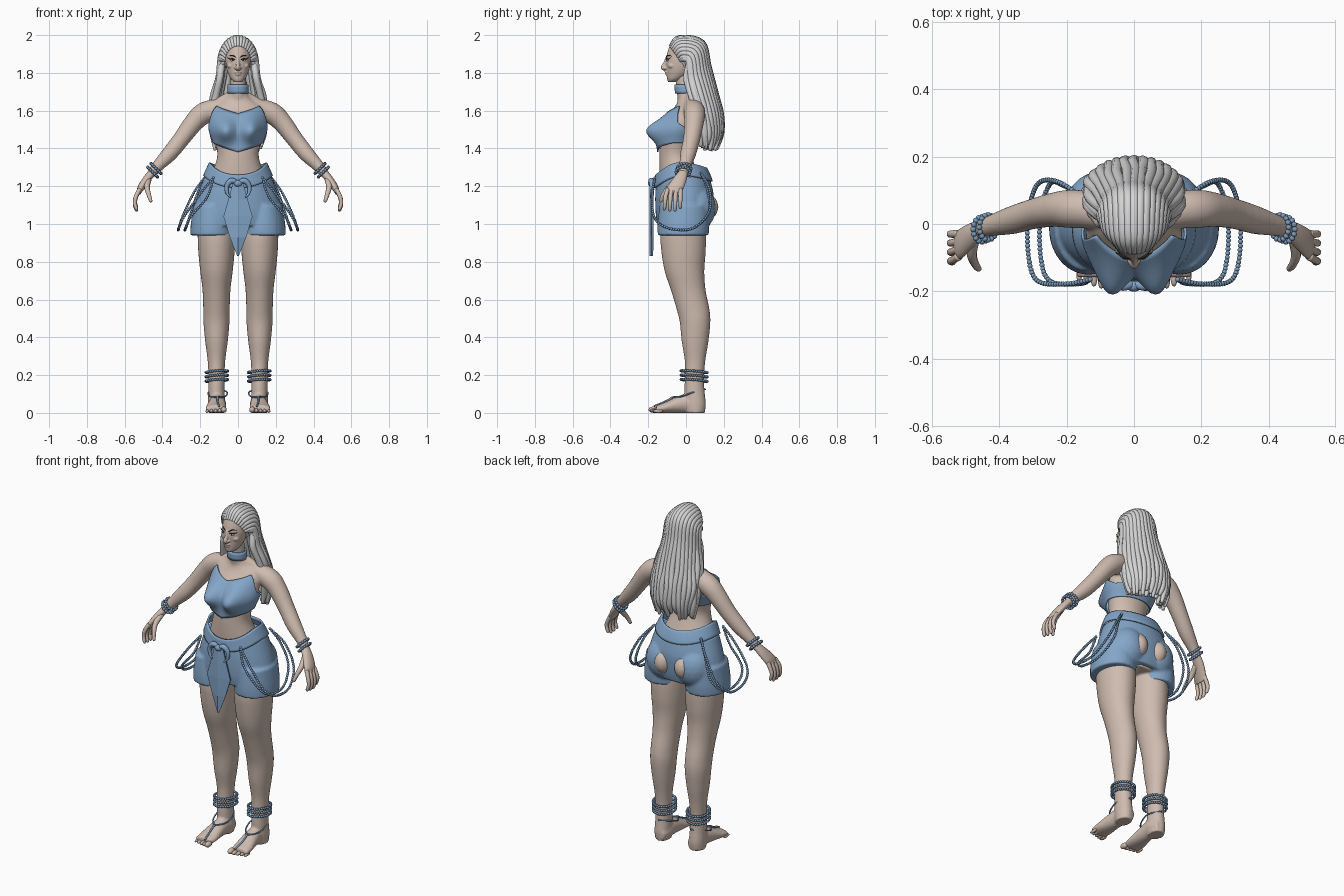
import bpy, bmesh, math, random
from mathutils import Vector, Matrix

random.seed(4)
if "Cube" in bpy.data.objects:
    bpy.data.objects.remove(bpy.data.objects["Cube"])


def material(name, rgb):
    m = bpy.data.materials.new(name)
    m.use_nodes = True
    m.diffuse_color = (*rgb, 1)
    m.node_tree.nodes["Principled BSDF"].inputs["Base Color"].default_value = (*rgb, 1)
    return m


SKIN = material("warm skin", (.62, .50, .43))
CLOTH = material("soft blue cloth", (.23, .38, .58))
BEAD = material("blue beads", (.2, .33, .5))
HAIR = material("silver hair", (.66, .66, .67))
DARK = material("dark lashes", (.04, .03, .03))
WHITE = material("eye white", (.7, .7, .7))


def resample(rows, k=5):
    """Catmull-Rom smoothing of a list of equal-length tuples."""
    out, last = [], len(rows) - 1
    for i in range(last):
        p = [rows[max(i - 1, 0)], rows[i], rows[i + 1], rows[min(i + 2, last)]]
        for j in range(k):
            t = j / k
            out.append(tuple(b + t * (c - a) / 2 + t * t * (a - 2.5 * b + 2 * c - d / 2)
                             + t ** 3 * (1.5 * (b - c) + (d - a) / 2) for a, b, c, d in zip(*p)))
    return out + [tuple(rows[-1])]


def lookup(knots, t):
    """Linear interpolation in a table whose first column is the key."""
    for a, b in zip(knots, knots[1:]):
        if t <= b[0]:
            f = max(0, (t - a[0]) / (b[0] - a[0]))
            return [p + f * (q - p) for p, q in zip(a[1:], b[1:])]
    return list(knots[-1][1:])


def flip(rows, s):
    return [(r[0] * s, *r[1:]) for r in rows]


def skin_rings(bm, rings, cap=True):
    loops = [[bm.verts.new(p) for p in ring] for ring in rings]
    n = len(loops[0])
    for a, b in zip(loops, loops[1:]):
        for i in range(n):
            bm.faces.new((a[i], a[(i + 1) % n], b[(i + 1) % n], b[i]))
    if cap:
        bm.faces.new(loops[0][::-1])
        bm.faces.new(loops[-1])


def tube(bm, rows, n=20, u=None, v=None, k=5):
    """Sweep an ellipse along rows of x, y, z, radius[, second radius]."""
    rows = resample(rows, k)
    pts = [Vector(r[:3]) for r in rows]
    fixed, rings = u is not None, []
    u = Vector(u) if fixed else Vector((.3, .5, .8))
    for i, r in enumerate(rows):
        if fixed:
            w = Vector(v)
        else:
            t = (pts[min(i + 1, len(pts) - 1)] - pts[max(i - 1, 0)]).normalized()
            u = (u - t * u.dot(t)).normalized()
            w = t.cross(u)
        rings.append([pts[i] + u * r[3] * math.cos(2 * math.pi * j / n)
                      + w * r[-1] * math.sin(2 * math.pi * j / n) for j in range(n)])
    skin_rings(bm, rings)


def upright(bm, rows, x=0, n=32):
    """Loft horizontal ellipses from rows of z, centre y, radius x, radius y."""
    tube(bm, [(x, cy, z, rx, ry) for z, cy, rx, ry in rows], n, (1, 0, 0), (0, 1, 0))


def ball(bm, c, r, sub=3):
    bmesh.ops.create_icosphere(bm, subdivisions=sub, radius=1,
                               matrix=Matrix.LocRotScale(Vector(c), None, Vector(r)))


def beads(bm, pts, r):
    """Place round beads at even steps along a polyline."""
    pts, gap = [Vector(p) for p in pts], 0
    for a, b in zip(pts, pts[1:]):
        length = (b - a).length
        while gap < length:
            ball(bm, a.lerp(b, gap / length), (r, r, r), 2)
            gap += r * 1.7
        gap -= length


def hoop(c, e1, e2):
    c, e1, e2 = Vector(c), Vector(e1), Vector(e2)
    return [c + e1 * math.cos(i * math.pi / 16) + e2 * math.sin(i * math.pi / 16) for i in range(33)]


def shell(bm, prof, lo, hi, off, bump=lambda x, z: 0, n=72, m=14):
    """Open band of cloth wrapped round a body profile; angle 0 is the front."""
    rings = []
    for j in range(m + 1):
        ring = []
        for i in range(n):
            a = 2 * math.pi * i / n
            b = min(a, 2 * math.pi - a)
            z = lo(b) + (hi(b) - lo(b)) * j / m
            cy, rx, ry = lookup(prof, z)
            x = (rx + off) * math.sin(a)
            ring.append((x, cy - (ry + off) * math.cos(a) - bump(x, z) * max(0, math.cos(a)), z))
        rings.append(ring)
    skin_rings(bm, rings, False)


def finish(name, bm, mat, voxel=0, rounds=0, solid=0, smooth=True):
    bmesh.ops.recalc_face_normals(bm, faces=bm.faces)
    for f in bm.faces:
        f.smooth = smooth
    me = bpy.data.meshes.new(name)
    bm.to_mesh(me)
    bm.free()
    me.materials.append(mat)
    ob = bpy.data.objects.new(name, me)
    bpy.context.collection.objects.link(ob)
    if voxel:
        rm = ob.modifiers.new("blend", 'REMESH')
        rm.mode, rm.voxel_size, rm.use_smooth_shade = 'VOXEL', voxel, True
        sm = ob.modifiers.new("soften", 'SMOOTH')
        sm.factor, sm.iterations = .5, rounds
    if solid:
        so = ob.modifiers.new("thickness", 'SOLIDIFY')
        so.thickness, so.offset = solid, 0
    return ob


# Body: torso, neck, arms, legs and feet blended together
torso = resample([(.98, -.01, .17, .11), (1.08, 0, .19, .12), (1.2, -.02, .165, .115), (1.28, -.04, .133, .1),
                  (1.36, -.055, .11, .086), (1.43, -.05, .12, .088), (1.5, -.035, .142, .1),
                  (1.57, -.01, .14, .09), (1.62, .01, .13, .07), (1.66, .01, .075, .052), (1.7, 0, .045, .045)])
arm = [(.02, .015, 1.63, .045), (.13, .04, 1.605, .055), (.19, .045, 1.58, .057), (.24, .042, 1.53, .051),
       (.3, .03, 1.45, .045), (.36, .012, 1.375, .042), (.42, -.004, 1.312, .032), (.458, -.017, 1.268, .025)]
leg = [(1.05, -.01, .1, .1), (.95, -.015, .1, .12), (.85, -.013, .096, .117), (.75, -.008, .086, .105),
       (.65, .012, .074, .092), (.55, .037, .07, .087), (.48, .048, .069, .081), (.38, .048, .06, .071),
       (.28, .048, .047, .055), (.2, .045, .043, .051), (.12, .045, .043, .053), (.05, .05, .045, .055),
       (0, .05, .042, .05)]
foot = [(.106, .098, .035, .028, .033), (.106, .05, .045, .042, .045), (.108, 0, .05, .043, .051),
        (.112, -.06, .04, .049, .041), (.116, -.11, .028, .055, .029), (.118, -.158, .02, .054, .02)]
bm = bmesh.new()
upright(bm, torso[::5])
tube(bm, [(0, .01, 1.62, .05), (0, -.005, 1.7, .044), (0, -.015, 1.79, .042)])
for s in (1, -1):
    tube(bm, flip(arm, s))
    tube(bm, flip([(.02, .01, 1.69, .025), (.1, .03, 1.64, .03), (.16, .04, 1.61, .03)], s))
    upright(bm, leg, .114 * s)
    tube(bm, flip(foot, s), 20, (1, 0, 0), (0, 0, 1))
finish("body", bm, SKIN, .007, 4)

# Toes and hands
bm = bmesh.new()
hands = bmesh.new()
for s in (1, -1):
    for i in range(5):
        r = .017 if i == 0 else .0125 - .0008 * i
        ball(bm, (s * (.075 + .022 * i), -.172 + .006 * i, r), (r * .95, .027, r), 2)
    palm = [(.452, -.015, 1.275, .022, .026), (.485, -.035, 1.235, .021, .038),
            (.515, -.058, 1.19, .018, .045), (.528, -.064, 1.16, .011, .038)]
    tube(hands, flip(palm, s), 16, (.85 * s, 0, .5), (0, 1, 0))
    for j in range(4):
        y, drop = -.03 - .022 * j, (.014, 0, 0, .006)[j]
        tube(hands, flip([(.52, y, 1.185, .012), (.54, y - .004 * j, 1.145, .0115),
                          (.546, y - .005 * j, 1.105 + drop, .0105), (.538, y - .006 * j, 1.075 + drop, .009),
                          (.536, y - .006 * j, 1.066 + drop, .003)], s), 10)
    tube(hands, flip([(.475, -.045, 1.235, .017), (.482, -.09, 1.195, .015), (.472, -.12, 1.155, .012),
                      (.462, -.133, 1.122, .009), (.46, -.135, 1.115, .003)], s), 10)
finish("toes", bm, SKIN)
finish("hands", hands, SKIN)

# Head with nose, lips and cheeks
bm = bmesh.new()
upright(bm, [(1.752, -.075, .018, .02), (1.766, -.06, .036, .04), (1.79, -.045, .05, .058),
             (1.82, -.035, .06, .07), (1.85, -.03, .065, .078), (1.88, -.02, .068, .085),
             (1.92, -.005, .068, .09), (1.955, 0, .058, .078), (1.98, 0, .03, .04)])
tube(bm, [(0, -.1, 1.885, .008), (0, -.112, 1.85, .009), (0, -.121, 1.83, .013), (0, -.108, 1.818, .01)], 12)
ball(bm, (0, -.103, 1.804), (.019, .01, .0055))
ball(bm, (0, -.1, 1.792), (.016, .01, .006))
for s in (1, -1):
    ball(bm, (s * .011, -.11, 1.825), (.009, .01, .007))
    ball(bm, (s * .038, -.075, 1.838), (.02, .02, .016))
finish("head", bm, SKIN, .0035, 3)

# Eyes, lashes and brows
eyes, lashes = bmesh.new(), bmesh.new()
for s in (1, -1):
    ball(eyes, (s * .029, -.096, 1.867), (.013, .006, .006), 2)
    ball(lashes, (s * .028, -.1005, 1.867), (.005, .003, .005), 2)
    tube(lashes, flip([(.014, -.102, 1.869, .002), (.028, -.103, 1.875, .003),
                       (.043, -.092, 1.874, .003), (.055, -.084, 1.88, .001)], s), 8)
    tube(lashes, flip([(.012, -.104, 1.882, .002), (.03, -.097, 1.893, .003), (.05, -.078, 1.889, .001)], s), 8)
finish("eyes", eyes, WHITE)
finish("lashes_and_brows", lashes, DARK)

# Hair: skull cap and two layers of swept-back locks
bm = bmesh.new()
ball(bm, (0, .022, 1.885), (.082, .085, .092))
finish("hair_cap", bm, HAIR)
bm = bmesh.new()
for count, inset, r in ((19, 0, .0165), (13, .022, .018)):
    for i in range(count):
        a = (i / (count - 1) * 2 - 1) * math.radians(96)
        sx, c, w = math.sin(a), max(0, math.cos(a)), random.uniform(-.006, .006)
        k = 1 - inset * 3
        tube(bm, [(.066 * sx * k, -.03 - .055 * c + inset, 1.865 + .075 * c, r * .5),
                  (.085 * sx * k, -.01 - .025 * c + inset, 1.875 + .11 * c - inset, r * .9),
                  (.094 * sx * k, .015 + .07 * c, 1.86 + .1 * c - inset, r),
                  (.104 * sx * k, .025 + .095 * c - inset, 1.77 + .06 * c, r),
                  (.13 * sx * k + w, .05 + .11 * c - inset, 1.68, r),
                  (.145 * sx * k - w, .078 + .107 * c - inset, 1.58, r),
                  (.132 * sx * k + w, .098 + .088 * c - inset, 1.48, r),
                  (.118 * sx * k + w, .1 + .062 * c - inset, 1.4 + random.uniform(-.015, .03), r * .5)], 10)
finish("hair_locks", bm, HAIR)

# Bustier with pointed neckline, and choker
bm = bmesh.new()
top = [(0, 1.583), (.95, 1.625), (1.4, 1.535), (2, 1.5), (3.15, 1.5)]
hem = [(0, 1.38), (.9, 1.415), (1.4, 1.43), (3.15, 1.43)]
shell(bm, torso, lambda a: lookup(hem, a)[0], lambda a: lookup(top, a)[0], .01,
      lambda x, z: .082 * math.exp(-((abs(x) - .075) / .052) ** 2 - ((z - 1.495) / .062) ** 2))
finish("bustier", bm, CLOTH, solid=.008)
bm = bmesh.new()
shell(bm, [(1.68, -.006, .046, .042), (1.75, -.012, .044, .04)],
      lambda a: 1.69, lambda a: 1.738, .006, n=32, m=3)
finish("choker", bm, CLOTH, solid=.008)

# Shorts, waistband and bare patches at the back
hips = [(.99, -.012, .235, .138), (1.05, -.01, .237, .15), (1.15, -.008, .214, .155),
        (1.25, -.015, .178, .14), (1.33, -.03, .142, .113)]
bm = bmesh.new()
skin = bmesh.new()
upright(bm, hips[:4], n=40)
for s in (1, -1):
    upright(bm, [(.94, -.015, .117, .135), (1, -.013, .114, .137), (1.1, -.01, .1, .13)], .136 * s)
    ball(bm, (s * .095, .05, 1.085), (.11, .108, .125))
    ball(skin, (s * .066, .087, 1.09), (.058, .084, .078))
finish("shorts", bm, CLOTH, .008, 3)
finish("bare_patches", skin, SKIN)
bm = bmesh.new()
rim = lambda a: 1.325 - (.065 if math.cos(a) > 0 else .03) * math.cos(a) ** 2
shell(bm, resample(hips), lambda a: rim(a) - .07, rim, .004, m=6)
finish("waistband", bm, CLOTH, solid=.01)

# Front sash and curled bow
bm = bmesh.new()
outline = [(.025, 1.22), (.05, 1.13), (.076, 1.04), (.042, .93), (.002, .83)]
rows = [[bm.verts.new((x * f, -.178 - .01 * (1 - abs(f)), z)) for f in (-1, 0, 1)] for x, z in outline]
for a, b in zip(rows, rows[1:]):
    for i in (0, 1):
        bm.faces.new((a[i], a[i + 1], b[i + 1], b[i]))
finish("front_sash", bm, CLOTH, solid=.01, smooth=False)
bm = bmesh.new()
ball(bm, (0, -.185, 1.215), (.022, .016, .018))
for s in (1, -1):
    tube(bm, flip([(0, -.18, 1.215, .01), (.032, -.184, 1.23, .015), (.058, -.18, 1.205, .013),
                   (.058, -.183, 1.165, .009), (.038, -.188, 1.14, .003)], s), 10)
finish("bow", bm, CLOTH)

# Hanging bead strands, bracelets, anklets and foot straps
strands, bracelets, anklets, straps = (bmesh.new() for _ in range(4))
for s in (1, -1):
    for d in (0, .036):
        strand = [(.13, -.165, 1.245), (.2 - d, -.178, 1.16 - d / 2), (.285 - d, -.17, 1.04),
                  (.313 - d, -.1, .98), (.314 - d, .03, .975), (.285 - d, .12, 1.06),
                  (.225 - d / 2, .125 - d / 3, 1.18), (.155, .08, 1.27)]
        beads(strands, resample(flip(strand, s), 10), .0075)
    for c in ((.434, -.01, 1.294), (.452, -.016, 1.275)):
        beads(bracelets, hoop((c[0] * s, *c[1:]), (0, .037, 0), (.026 * s, 0, .026)), .0085)
    for i in range(3):
        beads(anklets, hoop((.112 * s, .043, .172 + .023 * i), (.058, 0, .004), (0, .07, -.005)), .0075)
    tube(straps, flip([(.1, -.17, .035, .005), (.108, -.11, .06, .005), (.108, -.07, .083, .006)], s), 8)
    for side in (1, -1):
        tube(straps, flip([(.108, -.07, .083, .005), (.108 + .042 * side, -.02, .088, .004),
                           (.107 + .047 * side, .045, .112, .004), (.108, .103, .125, .004)], s), 8)
finish("bead_strands", strands, BEAD)
finish("bracelets", bracelets, BEAD)
finish("anklets", anklets, BEAD)
finish("foot_straps", straps, BEAD)
